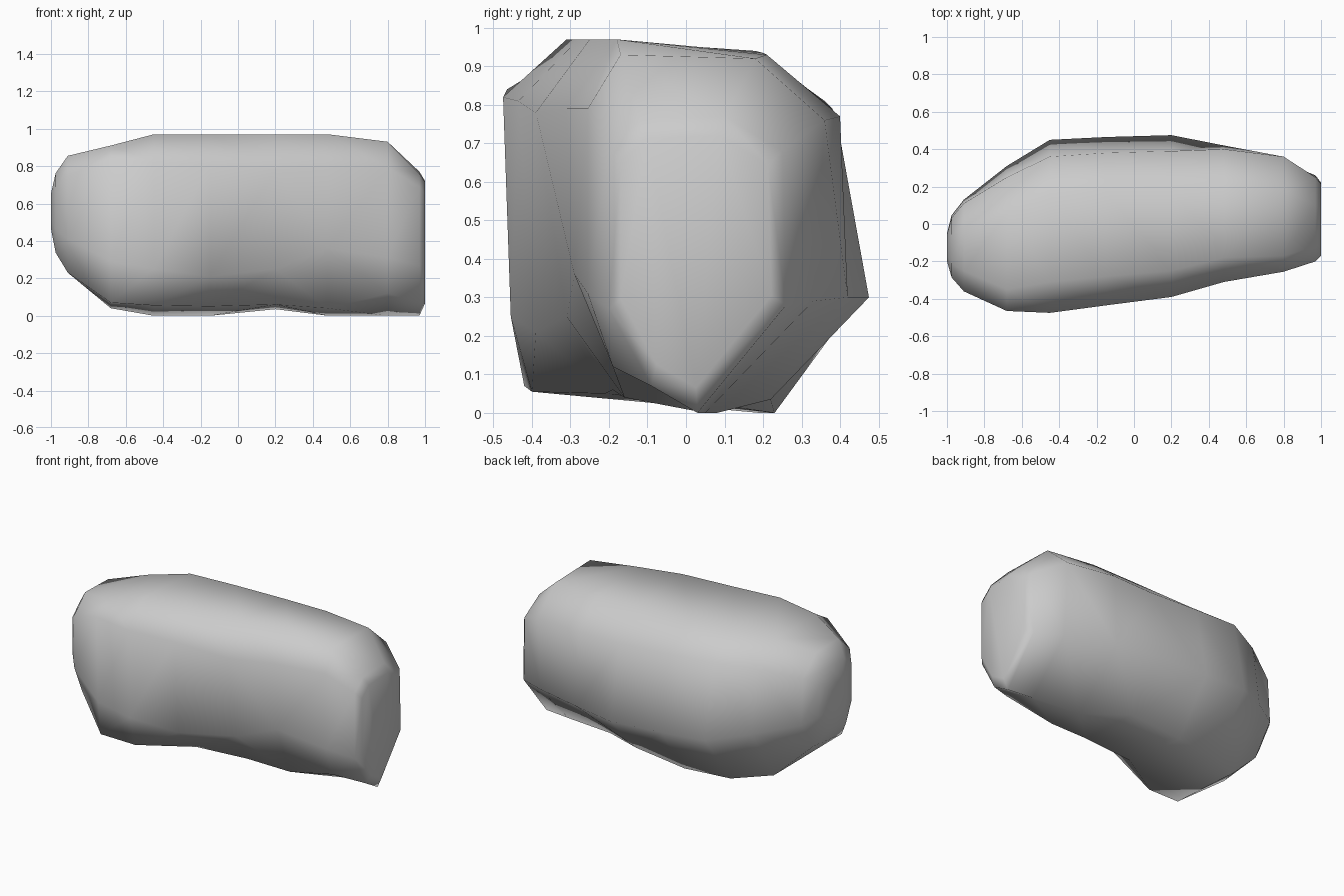
import bpy, bmesh

if "Cube" in bpy.data.objects:
    bpy.data.objects.remove(bpy.data.objects["Cube"])

# Boulder cross-sections along x: eight (y, z) points each, from the lower front
# edge up the front, over the top, down the back and to the bottom keel.
SECTIONS = [
    (-0.91, [(-.28, .24), (-.36, .42), (-.36, .76), (-.25, .865), (-.02, .86), (.11, .74), (.13, .45), (0, .27)]),
    (-0.68, [(-.42, .08), (-.45, .30), (-.465, .85), (-.35, .92), (.06, .92), (.25, .80), (.31, .40), (.08, .05)]),
    (-0.45, [(-.40, .065), (-.455, .26), (-.475, .83), (-.31, .98), (.16, .95), (.36, .82), (.45, .35), (.19, .01)]),
    (-0.15, [(-.21, .06), (-.39, .22), (-.435, .82), (-.28, .98), (.18, .95), (.38, .80), (.465, .33), (.23, .01)]),
    (0.20, [(-.19, .07), (-.31, .26), (-.39, .79), (-.25, .98), (.20, .945), (.39, .78), (.475, .31), (.22, .045)]),
    (0.48, [(-.16, .05), (-.29, .37), (-.31, .80), (-.18, .98), (.21, .94), (.40, .78), (.42, .31), (.08, .01)]),
    (0.80, [(-.19, .13), (-.255, .32), (-.255, .80), (-.17, .94), (.18, .93), (.36, .77), (.33, .30), (.05, .01)]),
    (0.97, [(-.09, .08), (-.20, .28), (-.20, .70), (-.12, .77), (.10, .78), (.25, .69), (.26, .29), (.03, .01)]),
]


def shrunk(points, factor):
    cy = sum(p[0] for p in points) / len(points)
    cz = sum(p[1] for p in points) / len(points)
    return [(cy + (y - cy) * factor, cz + (z - cz) * factor) for y, z in points]


# Blunt end caps: small rounded left tip, broad right face
left, right = SECTIONS[0][1], SECTIONS[-1][1]
sections = ([(-1.0, shrunk(left, .3)), (-0.975, shrunk(left, .68))]
            + SECTIONS + [(1.0, shrunk(right, .85))])

bm = bmesh.new()
rings = [[bm.verts.new((x, y, z)) for y, z in pts] for x, pts in sections]
for a, b in zip(rings, rings[1:]):
    for i in range(8):
        j = (i + 1) % 8
        bm.faces.new((a[i], a[j], b[j], b[i]))
bm.faces.new(rings[0])
bm.faces.new(rings[-1])
bmesh.ops.triangulate(bm, faces=bm.faces[:])
bmesh.ops.recalc_face_normals(bm, faces=bm.faces[:])
# Rest the lowest point on the ground
low = min(v.co.z for v in bm.verts)
for v in bm.verts:
    v.co.z -= low

mesh = bpy.data.meshes.new("boulder")
bm.to_mesh(mesh)
bm.free()
boulder = bpy.data.objects.new("boulder", mesh)
bpy.context.collection.objects.link(boulder)

# Smooth shading over the low-poly stone
for poly in mesh.polygons:
    poly.use_smooth = True
